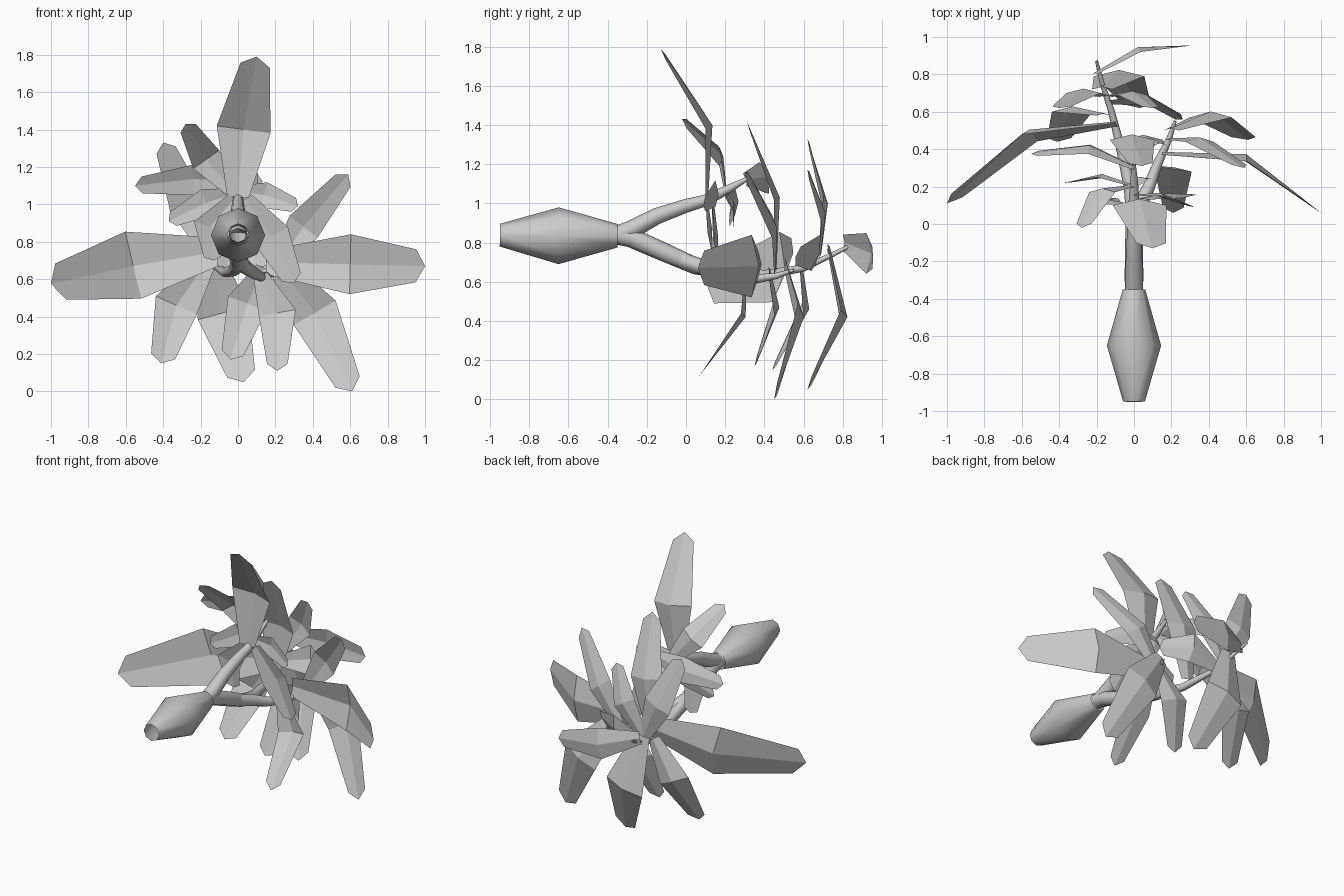
import bpy, bmesh, math
from mathutils import Vector


def make_object(name, bm, smooth=False):
    bmesh.ops.recalc_face_normals(bm, faces=bm.faces)
    mesh = bpy.data.meshes.new(name)
    bm.to_mesh(mesh)
    bm.free()
    ob = bpy.data.objects.new(name, mesh)
    bpy.context.collection.objects.link(ob)
    if smooth:
        for p in mesh.polygons:
            p.use_smooth = True
    return ob


def tube(name, points, sides=8):
    """Loft rings along (x, y, z, radius) points; rings face along +y."""
    bm = bmesh.new()
    rings = []
    for i, (x, y, z, r) in enumerate(points):
        a = Vector(points[max(i - 1, 0)][:3])
        b = Vector(points[min(i + 1, len(points) - 1)][:3])
        d = (b - a).normalized()
        u = Vector((0, 0, 1)).cross(d).normalized()
        v = d.cross(u)
        rings.append([bm.verts.new(Vector((x, y, z)) + r * (
            u * math.cos(2 * math.pi * k / sides) + v * math.sin(2 * math.pi * k / sides)))
            for k in range(sides)])
    for p, q in zip(rings, rings[1:]):
        for k in range(sides):
            n = (k + 1) % sides
            bm.faces.new((p[k], p[n], q[n], q[k]))
    return make_object(name, bm, True)


def leaf(name, base, mid, tip, width, tilt=0):
    """Creased blade, bent at mid, with a blunt pointed end."""
    base, mid, tip = Vector(base), Vector(mid), Vector(tip)
    back = Vector((0, 1, tilt)).normalized()
    bm = bmesh.new()
    rows = []
    stations = ((base, base, .4, mid - base, 1), (mid, mid, 1, tip - base, 1),
                (mid.lerp(tip, .88), tip, .55, tip - mid, 0))
    for edge, centre, w, d, fold in stations:
        side = d.cross(back).normalized() * width * w / 2
        crease = back * width * w * .12 * fold
        rows.append([bm.verts.new(p) for p in (edge - side, centre + crease, edge + side)])
    for p, q in zip(rows, rows[1:]):
        for k in range(2):
            bm.faces.new((p[k], p[k + 1], q[k + 1], q[k]))
    return make_object(name, bm)


# Bulb, open at its front end
tube("bulb", [(0, -.95, .838, .058), (0, -.65, .835, .145), (0, -.35, .835, .06)])

# Stems
tube("upper_stem", [(0, -.38, .83, .045), (0, -.28, .865, .048), (0, -.15, .935, .042), (0, 0, .988, .035),
                    (0, .1, 1.015, .03), (.0, .22, 1.075, .022), (0, .32, 1.13, .01)])
tube("lower_left_stem", [(0, -.38, .845, .048), (0, -.28, .825, .05), (0, -.12, .755, .048), (0, .05, .68, .043),
                         (-.02, .2, .65, .035), (-.07, .4, .635, .025), (-.12, .6, .67, .018),
                         (-.17, .75, .74, .013), (-.2, .87, .8, .008)])
tube("lower_right_stem", [(0, -.05, .72, .04), (.03, .1, .67, .04), (.08, .2, .635, .033),
                          (.13, .33, .61, .025), (.19, .46, .63, .016), (.22, .55, .66, .008)])

# Leaves on the upper stem: base, bend, tip, width, tilt
upper = [
    ((0, .1, 1.04), (.03, .10, 1.40), (.10, -.13, 1.79), .29),
    ((-.02, .2, 1.06), (-.17, .17, 1.24), (-.28, -.02, 1.43), .17),
    ((0, .3, 1.12), (-.24, .40, 1.13), (-.55, .375, 1.10), .17, .3),
    ((0, .2, 1.06), (-.17, .25, 1.01), (-.37, .22, .91), .15),
    ((0, .15, 1.07), (.14, .15, 1.05), (.32, .09, .99), .14),
    ((.04, .13, 1.03), (.18, .14, .83), (.30, .16, .58), .20),
    ((-.02, .1, 1.03), (-.15, .11, .88), (-.13, .14, .70), .18),
    ((0, .2, 1.06), (.03, .24, .99), (.08, .24, .87), .1),
]
# Leaves around the lower left stem
left = [
    ((-.10, .53, .75), (-.56, .46, .675), (-1.0, .11, .575), .37, -.1),
    ((-.15, .68, .74), (-.27, .70, 1.0), (-.40, .62, 1.33), .2),
    ((-.16, .58, .70), (-.33, .60, .46), (-.41, .44, .15), .24),
    ((-.17, .72, .78), (-.08, .79, .42), (.03, .62, .05), .28),
    ((-.21, .80, .80), (.02, .92, .745), (.31, .955, .72), .21),
    ((-.13, .65, .69), (.08, .66, .75), (.26, .56, .73), .19, -.3),
    ((-.15, .68, .74), (-.01, .69, .95), (.10, .62, 1.17), .18),
    ((-.06, .45, .66), (-.01, .45, 1.03), (.04, .31, 1.42), .24),
]
# Leaves around the lower right stem
right = [
    ((.15, .37, .69), (.60, .335, .68), (1.0, .06, .67), .32),
    ((.20, .45, .66), (.35, .44, .88), (.59, .30, 1.16), .19),
    ((.20, .50, .70), (.41, .57, .42), (.61, .45, 0.0), .26),
    ((.12, .30, .62), (.21, .28, .42), (.21, .06, .11), .2),
    ((.14, .42, .66), (.05, .45, .47), (-.04, .35, .17), .22),
]
for group, leaves in (("upper", upper), ("lower_left", left), ("lower_right", right)):
    for i, args in enumerate(leaves):
        leaf(f"{group}_leaf_{i + 1}", *args)
